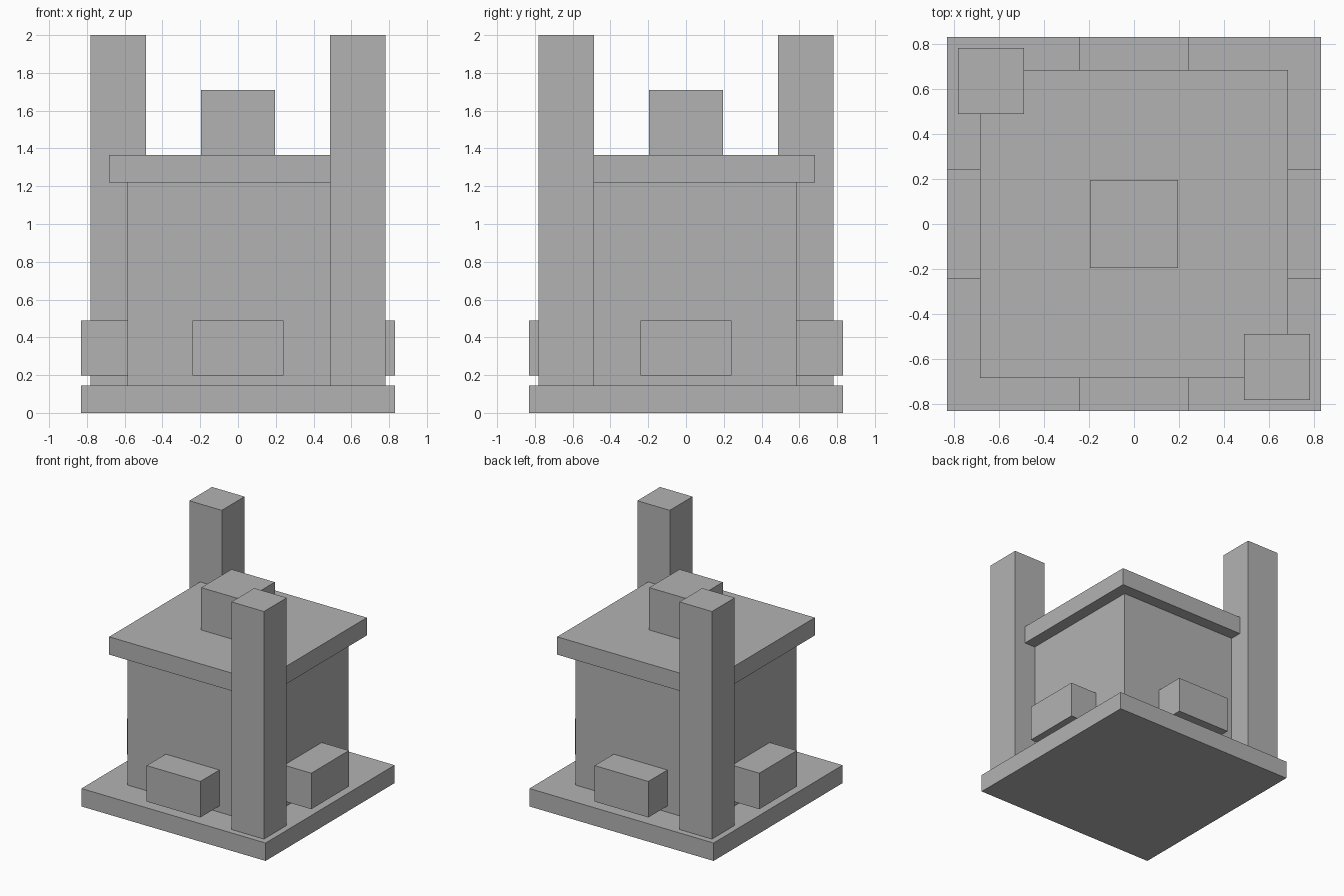
import bpy
import bmesh
from mathutils import Matrix, Vector

if "Cube" in bpy.data.objects:
    bpy.data.objects.remove(bpy.data.objects["Cube"], do_unlink=True)

# Single grey finish
grey = bpy.data.materials.new("plain grey")
colour = (0.45, 0.45, 0.45, 1)
grey.diffuse_color = colour
grey.use_nodes = True
grey.node_tree.nodes["Principled BSDF"].inputs["Base Color"].default_value = colour


def box(name, low, high):
    """Flat-faced box between two opposite corners."""
    low, high = Vector(low), Vector(high)
    bm = bmesh.new()
    bmesh.ops.create_cube(bm, size=1, matrix=Matrix.Translation((low + high) / 2)
                          @ Matrix.Diagonal((*(high - low), 1)))
    mesh = bpy.data.meshes.new(name)
    bm.to_mesh(mesh)
    bm.free()
    mesh.materials.append(grey)
    obj = bpy.data.objects.new(name, mesh)
    bpy.context.collection.objects.link(obj)
    return obj


def block(name, half, bottom, top):
    """Square block centred on the vertical axis."""
    return box(name, (-half, -half, bottom), (half, half, top))


BASE_TOP, BODY_TOP, LID_TOP = 0.146, 1.22, 1.365
BASE_HALF, BODY_HALF = 0.83, 0.585

# Central stack
block("base_slab", BASE_HALF, 0, BASE_TOP)
block("body", BODY_HALF, BASE_TOP, BODY_TOP)
block("lid", 0.683, BODY_TOP, LID_TOP)
block("top_block", 0.195, LID_TOP, 1.71)

# Tall posts on two opposite corners
for name, side in (("front_left_post", 1), ("back_right_post", -1)):
    inner, outer = 0.488, 0.781
    xs = sorted((side * inner, side * outer))
    ys = sorted((-side * inner, -side * outer))
    box(name, (xs[0], ys[0], BASE_TOP), (xs[1], ys[1], 2))

# One ledge on each side of the body, raised just above the base
for turn, side in enumerate(("front", "left", "back", "right")):
    ledge = box(side + "_ledge", (-0.242, -BASE_HALF, 0.197),
                (0.242, -BODY_HALF, 0.49))
    ledge.data.transform(Matrix.Rotation(turn * 1.5707963, 4, "Z"))
